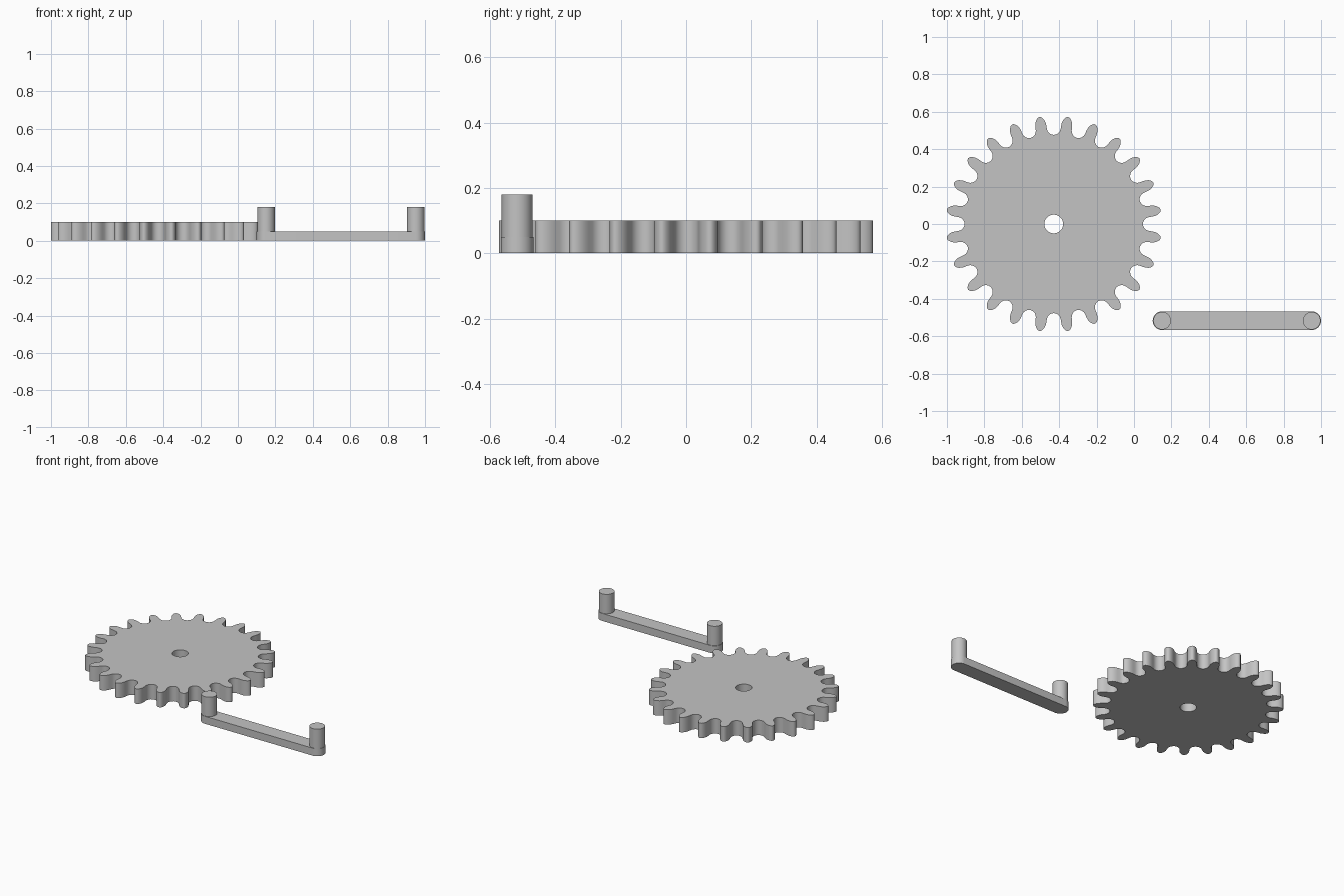
import bpy, bmesh, math

if "Cube" in bpy.data.objects:
    bpy.data.objects.remove(bpy.data.objects["Cube"])

grey = bpy.data.materials.new("light grey")
grey.diffuse_color = (0.55, 0.55, 0.55, 1)
grey.use_nodes = True
grey.node_tree.nodes["Principled BSDF"].inputs["Base Color"].default_value = grey.diffuse_color


def circle(cx, cy, r, n):
    return [(cx + r * math.cos(2 * math.pi * i / n),
             cy + r * math.sin(2 * math.pi * i / n)) for i in range(n)]


def extrude_outline(name, loops, z0, z1):
    """Fill the outer loop minus any inner loops and extrude it upward."""
    bm = bmesh.new()
    edges = []
    for pts in loops:
        vs = [bm.verts.new((x, y, z0)) for x, y in pts]
        edges += [bm.edges.new((vs[i - 1], vs[i])) for i in range(len(vs))]
    bmesh.ops.triangle_fill(bm, edges=edges, use_beauty=True)
    ext = bmesh.ops.extrude_face_region(bm, geom=bm.faces[:], use_keep_orig=True)
    tops = [g for g in ext["geom"] if isinstance(g, bmesh.types.BMVert)]
    bmesh.ops.translate(bm, vec=(0, 0, z1 - z0), verts=tops)
    bmesh.ops.recalc_face_normals(bm, faces=bm.faces[:])
    mesh = bpy.data.meshes.new(name)
    bm.to_mesh(mesh)
    bm.free()
    mesh.materials.append(grey)
    obj = bpy.data.objects.new(name, mesh)
    bpy.context.collection.objects.link(obj)
    bpy.ops.object.select_all(action='DESELECT')
    obj.select_set(True)
    bpy.context.view_layer.objects.active = obj
    bpy.ops.object.shade_smooth_by_angle(angle=math.radians(35))
    return obj


# Gear: half a tooth from tip to root as (radius, degrees), mirrored and repeated
GX, TEETH = -0.429, 24
half = [(0.577, 0), (0.575, 0.7), (0.570, 1.4), (0.560, 2.2), (0.545, 2.9),
        (0.527, 3.2), (0.510, 3.35), (0.498, 3.7), (0.488, 4.5),
        (0.480, 5.7), (0.476, 7.5)]
tooth = [(r, -a) for r, a in half[:0:-1]][1:] + half
outline = []
for k in range(TEETH):
    for r, a in tooth:
        t = math.radians((k + 0.5) * 360 / TEETH + a)
        outline.append((GX + r * math.cos(t), r * math.sin(t)))
extrude_outline("gear_wheel", [outline, circle(GX, 0, 0.05, 48)], 0, 0.10)

# Crank arm: bar with rounded ends
AY, X0, X1, R = -0.517, 0.15, 0.95, 0.05
bar = []
for cx, start in ((X1, -90), (X0, 90)):
    for i in range(25):
        t = math.radians(start + i * 7.5)
        bar.append((cx + R * math.cos(t), AY + R * math.sin(t)))
extrude_outline("crank_arm", [bar], 0, 0.05)

# Upright pegs at both ends of the arm
for name, cx in (("left_peg", X0), ("right_peg", X1)):
    extrude_outline(name, [circle(cx, AY, 0.047, 48)], 0.03, 0.18)
